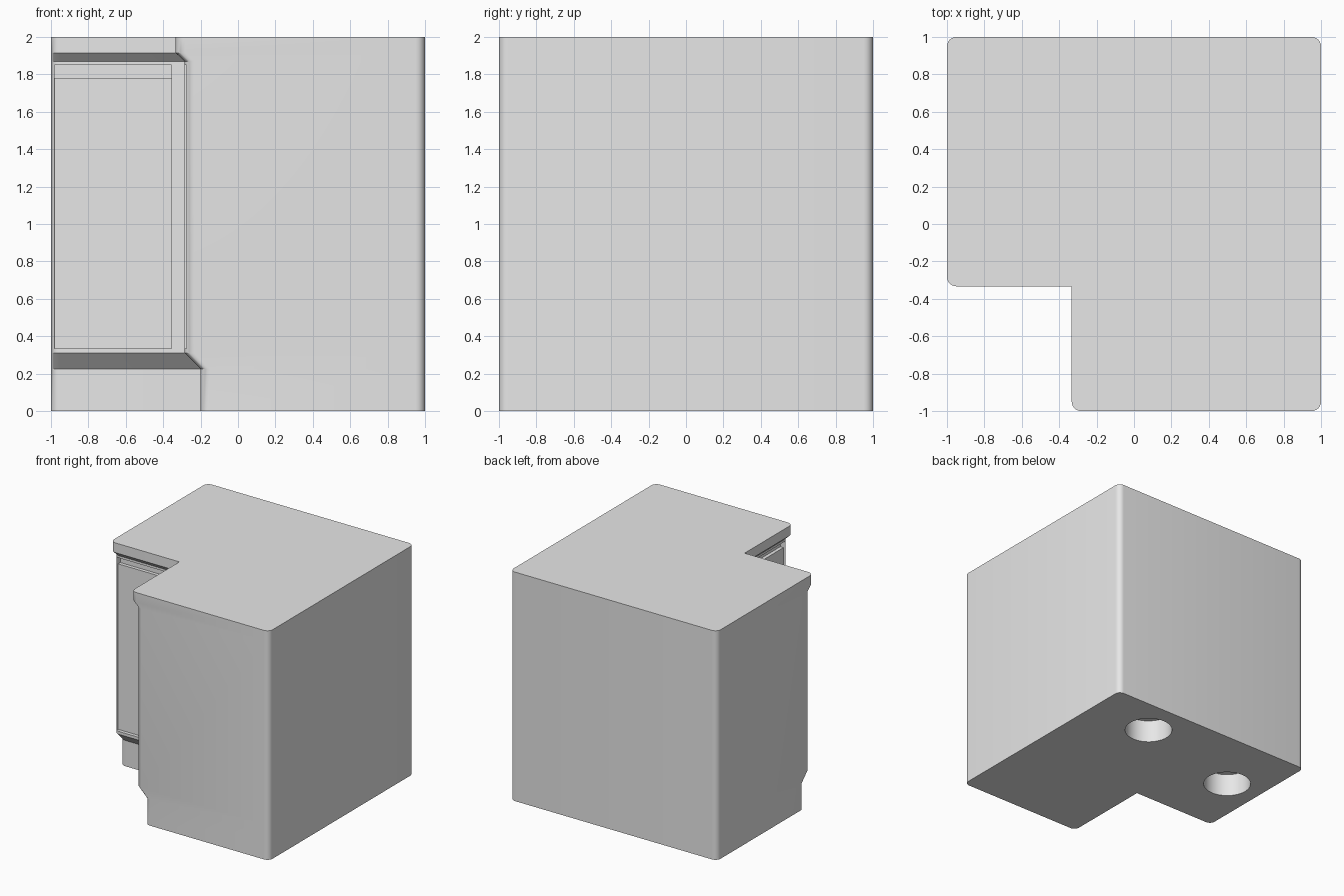
import bpy, bmesh, math
from mathutils import Vector

old = bpy.data.objects.get("Cube")
if old:
    bpy.data.objects.remove(old, do_unlink=True)

grey = bpy.data.materials.new("plain grey")
grey.use_nodes = True
grey.diffuse_color = (0.8, 0.8, 0.8, 1)
grey.node_tree.nodes["Principled BSDF"].inputs["Base Color"].default_value = (0.8, 0.8, 0.8, 1)

RADIUS = 0.05
STEPS = 6


def link(name, bm):
    bmesh.ops.recalc_face_normals(bm, faces=bm.faces)
    mesh = bpy.data.meshes.new(name)
    bm.to_mesh(mesh)
    bm.free()
    mesh.materials.append(grey)
    obj = bpy.data.objects.new(name, mesh)
    bpy.context.collection.objects.link(obj)
    return obj


def outline(inner):
    """L-shaped section with rounded outer corners and a sharp inner corner."""
    corners = [(1, -1), (1, 1), (-1, 1), (-1, inner), (inner, inner), (inner, -1)]
    points = []
    for i, c in enumerate(corners):
        if i == 4:
            points.append(Vector(c))
            continue
        c = Vector(c)
        a = (Vector(corners[i - 1]) - c).normalized() * RADIUS
        b = (Vector(corners[(i + 1) % 6]) - c).normalized() * RADIUS
        for k in range(STEPS + 1):
            t = k / STEPS * math.pi / 2
            points.append(c + a * (1 - math.sin(t)) + b * (1 - math.cos(t)))
    return points


# Cabinet body: plinth, sloped step, door zone, sloped step, worktop
profile = [(0, -0.2), (0.225, -0.2), (0.31, -0.285), (1.87, -0.285), (1.915, -0.333), (2, -0.333)]
bm = bmesh.new()
rings = [[bm.verts.new((p.x, p.y, z)) for p in outline(inner)] for z, inner in profile]
for low, high in zip(rings, rings[1:]):
    for i in range(len(low)):
        j = (i + 1) % len(low)
        bm.faces.new((low[i], low[j], high[j], high[i]))
bm.faces.new(rings[0])
bm.faces.new(rings[-1])
cabinet = link("corner_cabinet", bm)


def box(name, low, high):
    bm = bmesh.new()
    bmesh.ops.create_cube(bm, size=1)
    for v in bm.verts:
        v.co = [h if s > 0 else l for s, l, h in zip(v.co, low, high)]
    return link(name, bm)


def cylinder(name, x, y, radius, depth):
    bm = bmesh.new()
    bmesh.ops.create_cone(bm, cap_ends=True, segments=48, radius1=radius, radius2=radius, depth=2 * depth)
    bmesh.ops.translate(bm, verts=bm.verts, vec=(x, y, 0))
    return link(name, bm)


# Door recess and deeper finger groove on both inner fronts
cutters = []
for name, bottom, back in (("door_recess", 0.335, -0.255), ("finger_groove", 1.78, -0.225)):
    cutters.append(box(name, (-0.98, -0.5, bottom), (-0.355, back, 1.85)))
    cutters.append(box(name + "_side", (-0.5, -0.98, bottom), (back, -0.355, 1.85)))

# Round sockets underneath
for x, y in ((0.4, 0.665), (-0.675, 0.4)):
    cutters.append(cylinder("socket", x, y, 0.195, 0.2))

bpy.context.view_layer.objects.active = cabinet
for cutter in cutters:
    mod = cabinet.modifiers.new("cut", 'BOOLEAN')
    mod.operation = 'DIFFERENCE'
    mod.solver = 'EXACT'
    mod.object = cutter
    bpy.ops.object.modifier_apply(modifier=mod.name)
    bpy.data.objects.remove(cutter, do_unlink=True)

# Smooth rounded edges, crisp everywhere else
bpy.ops.object.select_all(action='DESELECT')
cabinet.select_set(True)
bpy.ops.object.shade_smooth_by_angle(angle=math.radians(30))
